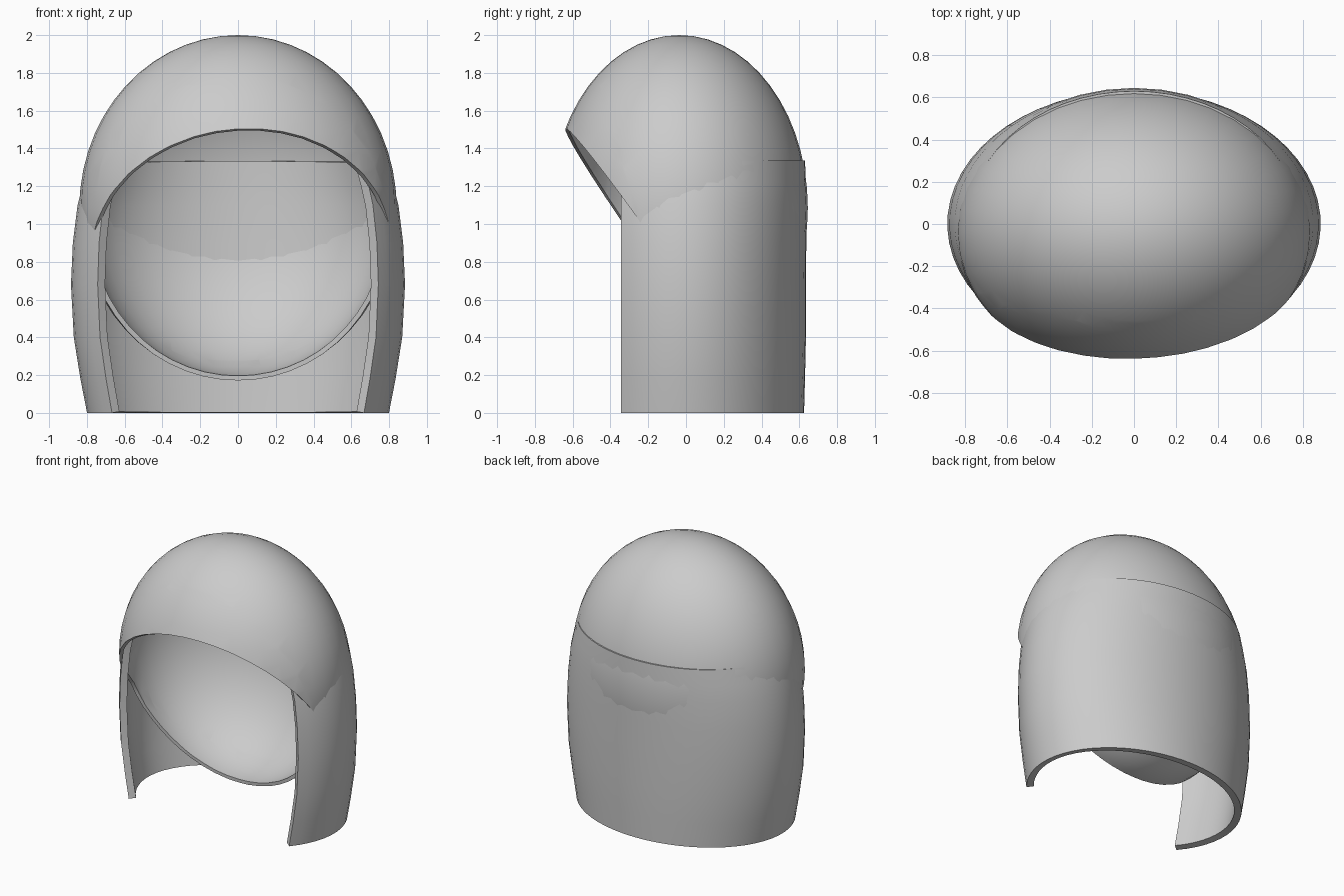
import bpy, bmesh, math
from mathutils import Vector

if "Cube" in bpy.data.objects:
    bpy.data.objects.remove(bpy.data.objects["Cube"])


def finish(name, bm, thickness):
    """Turn a bmesh into an object with an inward shell and smooth shading."""
    me = bpy.data.meshes.new(name)
    bm.to_mesh(me)
    bm.free()
    ob = bpy.data.objects.new(name, me)
    bpy.context.collection.objects.link(ob)
    mod = ob.modifiers.new("shell", 'SOLIDIFY')
    mod.thickness = thickness
    mod.offset = -1
    bpy.ops.object.select_all(action='DESELECT')
    ob.select_set(True)
    bpy.context.view_layer.objects.active = ob
    bpy.ops.object.modifier_apply(modifier=mod.name)
    bpy.ops.object.shade_smooth_by_angle(angle=math.radians(40))
    return ob


# Cap: egg-shaped dome with the face opening cut out by two planes
bm = bmesh.new()
bmesh.ops.create_uvsphere(bm, u_segments=40, v_segments=28, radius=1)
for v in bm.verts:
    v.co = Vector((v.co.x * 0.84, v.co.y * 0.68 - 0.035, v.co.z * 0.915 + 1.085))

brow, right, left = Vector((0, -0.65, 1.52)), Vector((0.83, -0.19, 0.94)), Vector((-0.80, -0.25, 0.88))
n_brow = (right - brow).cross(left - brow).normalized()
if n_brow.z < 0:
    n_brow.negate()
jaw = Vector((0, 0, 0.17))
n_jaw = Vector((0, 0.72, 0.21)).normalized()
for co, no in ((brow, n_brow), (jaw, n_jaw)):
    bmesh.ops.bisect_plane(bm, geom=bm.verts[:] + bm.edges[:] + bm.faces[:],
                           plane_co=co, plane_no=no)
cut = []
for f in bm.faces:
    c = f.calc_center_median()
    if (c - brow).dot(n_brow) < 0 and (c - jaw).dot(n_jaw) < 0:
        cut.append(f)
bmesh.ops.delete(bm, geom=cut, context='FACES')
finish("hair_cap", bm, 0.025)

# Curtain: bulging elliptical wall, open at the front (height, half width, half depth)
profile = [(0.0, 0.80, 0.625), (0.18, 0.835, 0.63), (0.40, 0.87, 0.635), (0.68, 0.885, 0.635),
           (0.90, 0.875, 0.637), (1.10, 0.85, 0.637), (1.22, 0.82, 0.635), (1.335, 0.785, 0.63)]
steps = 40
bm = bmesh.new()
rows = []
for z, a, b in profile:
    t0 = math.asin(-0.345 / b)
    span = math.pi - 2 * t0
    rows.append([bm.verts.new((a * math.cos(t0 + span * i / steps),
                               b * math.sin(t0 + span * i / steps), z))
                 for i in range(steps + 1)])
for lo, hi in zip(rows, rows[1:]):
    for i in range(steps):
        bm.faces.new((lo[i], lo[i + 1], hi[i + 1], hi[i]))
finish("hair_curtain", bm, 0.05)
